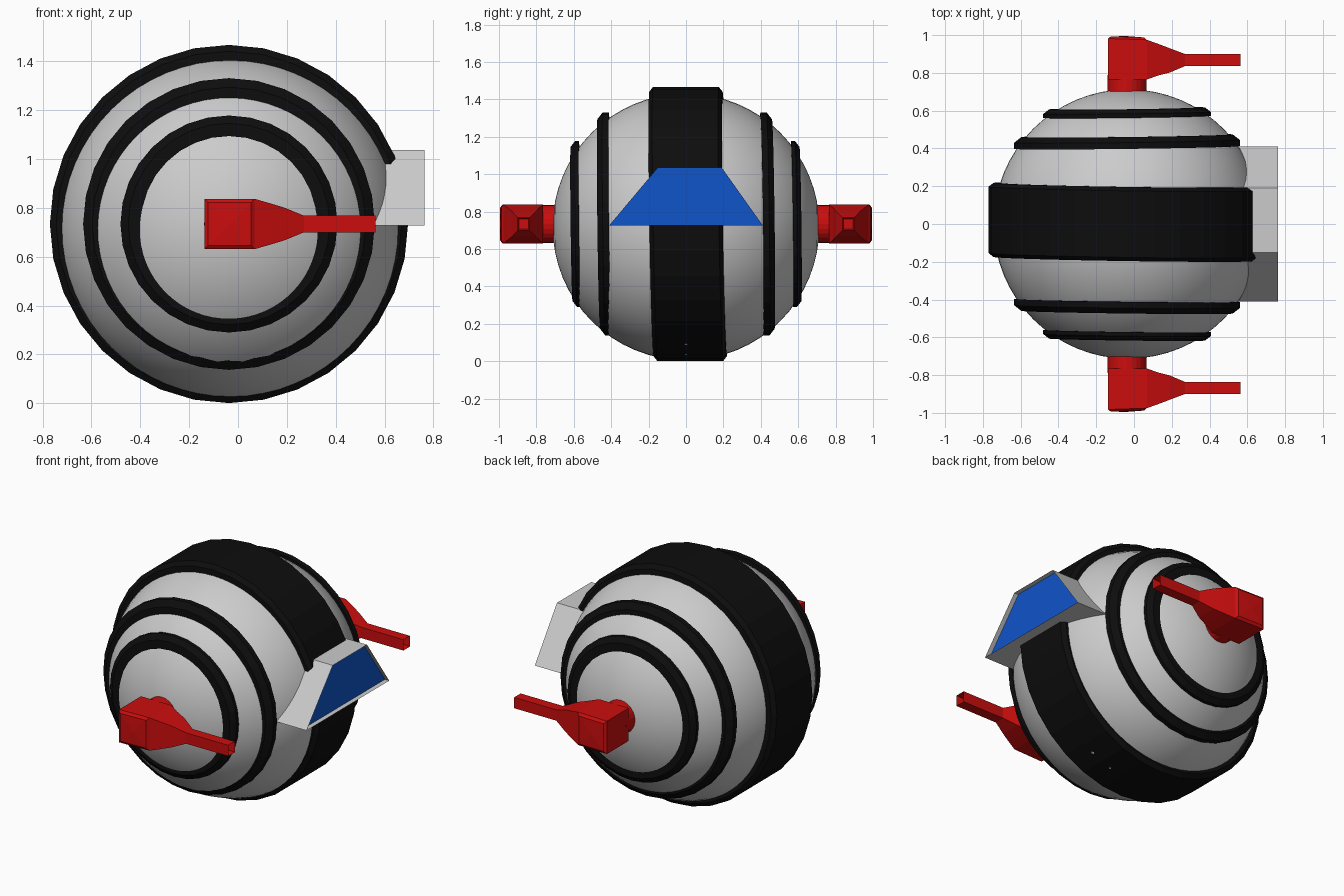
import bpy, bmesh, math
from mathutils import Matrix, Vector

if "Cube" in bpy.data.objects:
    bpy.data.objects.remove(bpy.data.objects["Cube"])


def material(name, rgb):
    m = bpy.data.materials.new(name)
    m.diffuse_color = (*rgb, 1)
    m.use_nodes = True
    m.node_tree.nodes["Principled BSDF"].inputs["Base Color"].default_value = m.diffuse_color
    return m


BLACK = material("black", (0.004, 0.004, 0.004))
RED = material("red", (0.6, 0.004, 0.004))
BLUE = material("blue", (0.005, 0.09, 0.6))
CX, CZ = -0.037, 0.734          # shared axis of rings and arms


def finish(bm, name, mat=None):
    bmesh.ops.recalc_face_normals(bm, faces=bm.faces)
    me = bpy.data.meshes.new(name)
    bm.to_mesh(me)
    bm.free()
    ob = bpy.data.objects.new(name, me)
    bpy.context.collection.objects.link(ob)
    if mat:
        me.materials.append(mat)
    return ob


def loft(bm, loops, closed=False):
    """Skin a list of point loops; cap the ends unless the loft closes on itself."""
    rows = [[bm.verts.new(p) for p in loop] for loop in loops]
    n = len(rows[0])
    for i in range(len(rows) if closed else len(rows) - 1):
        a, b = rows[i], rows[(i + 1) % len(rows)]
        for j in range(n):
            k = (j + 1) % n
            bm.faces.new((a[j], a[k], b[k], b[j]))
    if closed:
        return None
    bm.faces.new(rows[0][::-1])
    return bm.faces.new(rows[-1])


# Ball-shaped body, smooth
bm = bmesh.new()
bmesh.ops.create_uvsphere(bm, u_segments=64, v_segments=32, radius=0.713)
bmesh.ops.transform(bm, verts=bm.verts,
                    matrix=Matrix.Translation((-0.03, 0, 0.7185)) @ Matrix.Rotation(math.pi / 2, 4, 'X'))
for f in bm.faces:
    f.smooth = True
finish(bm, "body")


# Black hoops: 32-sided, chamfered, slightly tilted
def hoop(name, profile, side, tilt_z, tilt_x, n=32):
    bm = bmesh.new()
    loops = []
    for i in range(n):
        a = 2 * math.pi * i / n
        loops.append([(CX + r * math.cos(a),
                       side * y + tilt_z * r * math.sin(a) + side * tilt_x * r * math.cos(a),
                       CZ + r * math.sin(a)) for y, r in profile])
    loft(bm, loops, closed=True)
    finish(bm, name, BLACK)


hoop("centre_band", [(-0.185, 0.67), (-0.185, 0.707), (-0.165, 0.733),
                     (0.187, 0.733), (0.207, 0.707), (0.207, 0.67)], 1, -0.016, -0.015)
for side, tag in ((-1, "front"), (1, "back")):
    hoop(tag + "_middle_hoop", [(0.405, 0.54), (0.405, 0.597), (0.438, 0.597), (0.467, 0.56), (0.467, 0.51)],
         side, -0.0125, 0.0125)
    hoop(tag + "_outer_hoop", [(0.567, 0.39), (0.567, 0.444), (0.588, 0.444), (0.612, 0.412), (0.612, 0.36)],
         side, -0.0125, 0.0125)

# Window hood with a recessed pane
outline = [(-0.41, 0.727), (0.41, 0.727), (0.19, 1.037), (-0.15, 1.037)]
bm = bmesh.new()
front = loft(bm, [[(x, y, z) for y, z in outline] for x in (0.48, 0.763)])
bmesh.ops.inset_region(bm, faces=[front], thickness=0.004)
bmesh.ops.translate(bm, verts=front.verts, vec=(-0.033, 0, 0))
pane = [v.co + Vector((0.003, 0, 0)) for v in front.verts]
finish(bm, "window_hood")
bm = bmesh.new()
bm.faces.new([bm.verts.new(p) for p in pane])
finish(bm, "window_pane", BLUE)

# Arms: tapered block and barrel, plus round neck (mirrored front/back)
#           x, half height, inner y, outer y
SECTIONS = [(-0.138, 0.103, 0.765, 0.982), (0.068, 0.103, 0.765, 0.975), (0.13, 0.085, 0.787, 0.953),
            (0.19, 0.067, 0.802, 0.93), (0.27, 0.034, 0.836, 0.90), (0.563, 0.034, 0.836, 0.90)]
for side, tag in ((-1, "front"), (1, "back")):
    bm = bmesh.new()
    muzzle = loft(bm, [[(x, side * y0, CZ - h), (x, side * y1, CZ - h),
                        (x, side * y1, CZ + h), (x, side * y0, CZ + h)] for x, h, y0, y1 in SECTIONS])
    bmesh.ops.recalc_face_normals(bm, faces=bm.faces)
    bmesh.ops.inset_region(bm, faces=[muzzle], thickness=0.01)
    bmesh.ops.translate(bm, verts=muzzle.verts, vec=(-0.05, 0, 0))
    cap = max((f for f in bm.faces if f.calc_center_median().x < 0),
              key=lambda f: side * f.calc_center_median().y)
    bmesh.ops.inset_region(bm, faces=[cap], thickness=0.022, depth=0.012)
    bmesh.ops.poke(bm, faces=[cap], offset=0.004)
    finish(bm, tag + "_arm", RED)

    bm = bmesh.new()
    bmesh.ops.create_cone(bm, cap_ends=True, segments=24, radius1=0.102, radius2=0.102, depth=0.14)
    bmesh.ops.transform(bm, verts=bm.verts, matrix=Matrix.Translation((CX, side * 0.72, CZ))
                        @ Matrix.Rotation(math.pi / 2, 4, 'X'))
    finish(bm, tag + "_arm_neck", RED)
